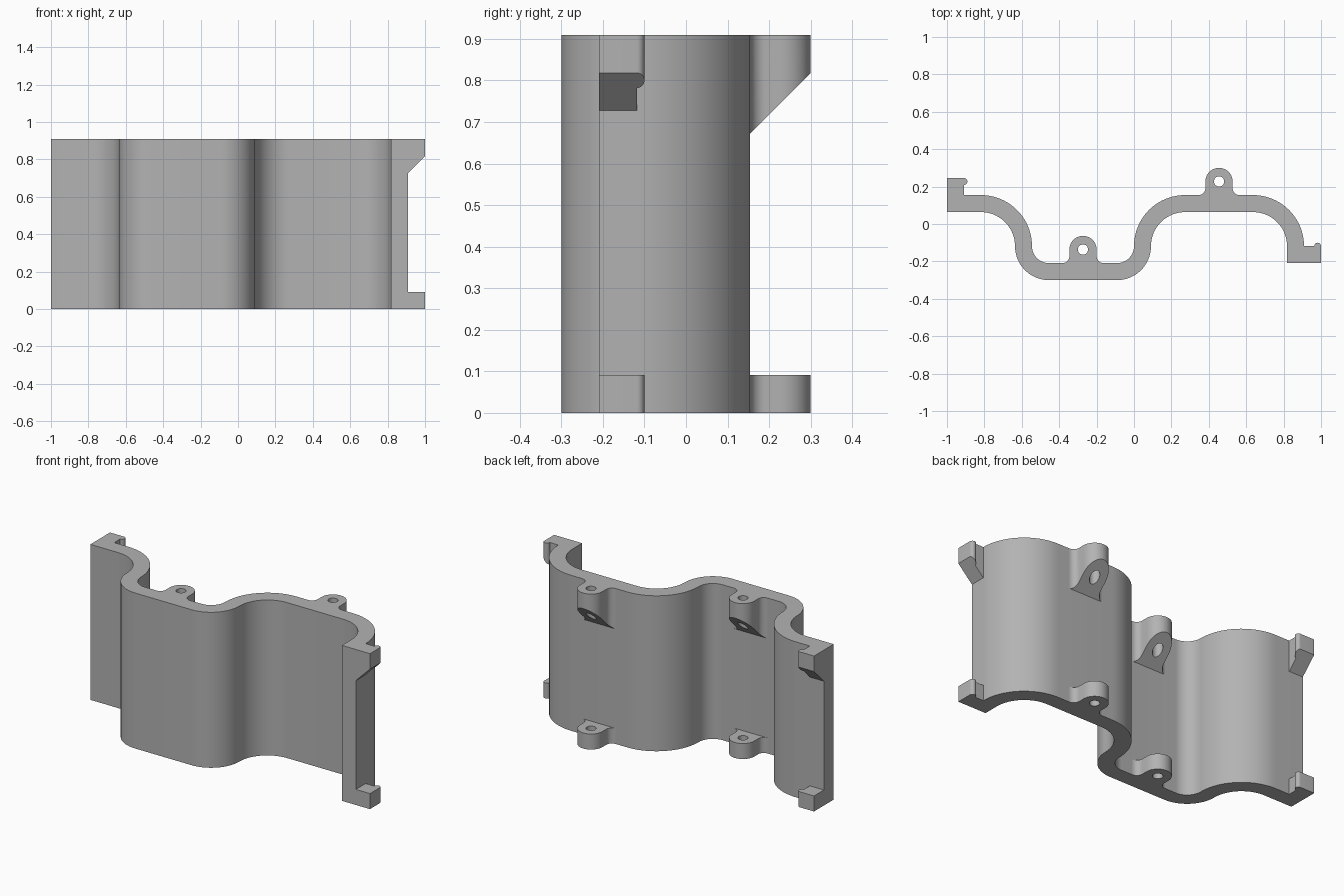
import bpy
import bmesh
from math import cos, sin, pi, radians

cube = bpy.data.objects.get("Cube")
if cube:
    bpy.data.objects.remove(cube, do_unlink=True)

U = 1 / 11          # wall thickness, the design module
HEIGHT = 10         # in modules

grey = bpy.data.materials.new("plain_grey")
grey.use_nodes = True
colour = (0.45, 0.45, 0.45, 1)
grey.diffuse_color = colour
grey.node_tree.nodes["Principled BSDF"].inputs["Base Color"].default_value = colour


def arc(cx, cy, r, start, end, steps=20):
    """Points along an arc, angles in degrees."""
    angles = [radians(start + (end - start) * i / steps) for i in range(steps + 1)]
    return [(cx + r * cos(a), cy + r * sin(a)) for a in angles]


def prism(name, loops, bottom, top):
    """Extrude an outline (with optional hole loops) between bottom(x, y) and top."""
    bm = bmesh.new()
    for loop in loops:
        verts = [bm.verts.new((x, y, top)) for x, y in loop]
        for a, b in zip(verts, verts[1:] + verts[:1]):
            bm.edges.new((a, b))
    bmesh.ops.remove_doubles(bm, verts=bm.verts[:], dist=0.0001)
    bmesh.ops.triangle_fill(bm, edges=bm.edges[:], use_beauty=True)
    extruded = bmesh.ops.extrude_face_region(bm, geom=bm.faces[:], use_keep_orig=True)
    for v in extruded["geom"]:
        if isinstance(v, bmesh.types.BMVert):
            v.co.z = bottom(v.co.x, v.co.y)
    bmesh.ops.recalc_face_normals(bm, faces=bm.faces[:])
    bmesh.ops.scale(bm, vec=(U, U, U), verts=bm.verts[:])
    mesh = bpy.data.meshes.new(name)
    bm.to_mesh(mesh)
    bm.free()
    mesh.materials.append(grey)
    obj = bpy.data.objects.new(name, mesh)
    bpy.context.collection.objects.link(obj)
    bpy.ops.object.select_all(action="DESELECT")
    obj.select_set(True)
    bpy.context.view_layer.objects.active = obj
    bpy.ops.object.shade_smooth_by_angle(angle=radians(30))
    return obj


def floor(x, y):
    return 0


# Wavy wall: the back edge left to right, then the front edge back again
MID = -1.3


def wave(crest, trough):
    return (arc(-9, MID, crest, 90, 0) + arc(-5, MID, trough, 180, 270)
            + arc(-1, MID, trough, 270, 360) + arc(3, MID, crest, 180, 90)
            + arc(7, MID, crest, 90, 0))


back_edge = [(-11, MID + 3)] + wave(3, 1) + [(10, MID - 1)]
front_edge = [(-11, MID + 2)] + wave(2, 2) + [(9, MID - 1)]
prism("wavy_wall", [back_edge + front_edge[::-1]], floor, HEIGHT)


# Screw lugs on the back, with filleted roots and a through hole
def lug(name, cx, base):
    cy = base + 0.8
    outline = (arc(cx + 1.2, base + 0.4, 0.4, 270, 180, 8)
               + arc(cx, cy, 0.8, 0, 180, 24)
               + arc(cx - 1.2, base + 0.4, 0.4, 0, -90, 8))
    hole = arc(cx, cy, 0.3, 0, 345, 23)
    prism("lower_" + name, [outline, hole], floor, 1)
    prism("upper_" + name, [outline, hole],
          lambda x, y: 7.4 + y - base, HEIGHT)


lug("right_lug", -3, MID - 1)
lug("left_lug", 5, MID + 3)

# Hooked end tabs with a small rounded catch; upper ones have a sloped underside
right_tab = ([(-11, 1.7), (-10, 1.7)] + arc(-10, 2.5, 0.2, -90, 90, 12)
             + [(-11, 2.7)])
left_tab = ([(10, -2.3), (11, -2.3)] + arc(10.8, MID, 0.2, 0, 180, 12)
            + [(10, MID)])
prism("lower_right_tab", [right_tab], floor, 1)
prism("upper_right_tab", [right_tab], lambda x, y: 8 + y - 1.7, HEIGHT)
prism("lower_left_tab", [left_tab], floor, 1)
prism("upper_left_tab", [left_tab], lambda x, y: x - 2, HEIGHT)
